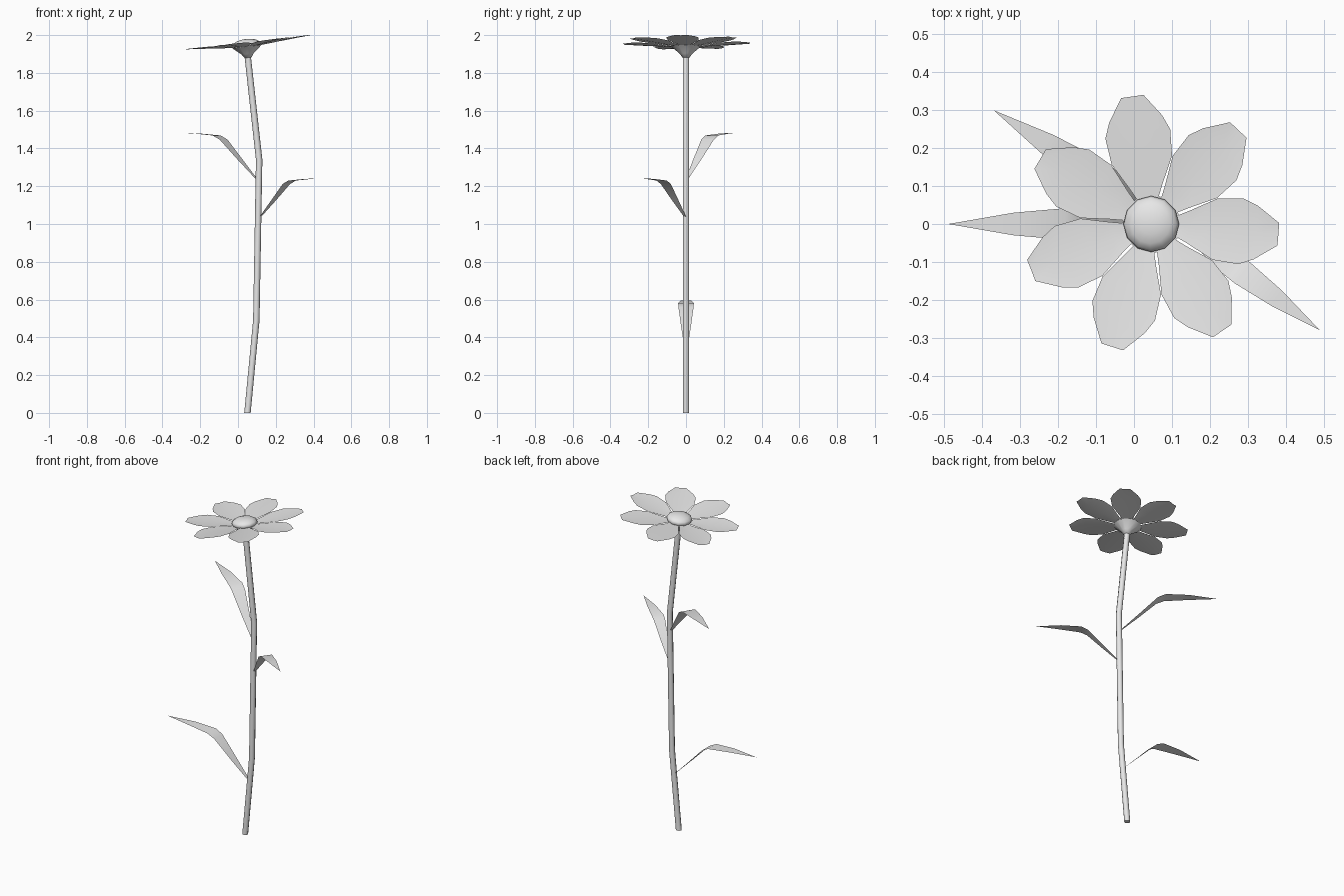
import bpy, bmesh
from math import cos, sin, tau, radians, atan2, hypot
from mathutils import Matrix, Vector

cube = bpy.data.objects.get("Cube")
if cube:
    bpy.data.objects.remove(cube, do_unlink=True)

grey = bpy.data.materials.new("plain_grey")
grey.use_nodes = True
grey.diffuse_color = (0.8, 0.8, 0.8, 1)
grey.node_tree.nodes["Principled BSDF"].inputs["Base Color"].default_value = (0.8, 0.8, 0.8, 1)


def finish(name, bm, matrix=Matrix(), angle=60):
    """Turn a bmesh into a smooth-shaded object."""
    bm.transform(matrix)
    mesh = bpy.data.meshes.new(name)
    bm.to_mesh(mesh)
    bm.free()
    mesh.materials.append(grey)
    obj = bpy.data.objects.new(name, mesh)
    bpy.context.collection.objects.link(obj)
    bpy.ops.object.select_all(action="DESELECT")
    obj.select_set(True)
    bpy.context.view_layer.objects.active = obj
    bpy.ops.object.shade_smooth_by_angle(angle=radians(angle))
    return obj


def skin(rows, closed=False):
    """Bridge equal-length rows of points with quads; closed rows get end caps."""
    bm = bmesh.new()
    grid = [[bm.verts.new(p) for p in row] for row in rows]
    n = len(grid[0])
    for a, b in zip(grid, grid[1:]):
        for i in range(n if closed else n - 1):
            j = (i + 1) % n
            bm.faces.new((a[i], a[j], b[j], b[i]))
    if closed:
        bm.faces.new(grid[0][::-1])
        bm.faces.new(grid[-1])
    else:
        bmesh.ops.remove_doubles(bm, verts=bm.verts, dist=0.0001)
    return bm


def ring(centre, radius, sides):
    return [Vector(centre) + Vector((cos(tau * i / sides), sin(tau * i / sides), 0)) * radius
            for i in range(sides)]


# Stem: gently bowed tube
stem_path = [(0.05, 0), (0.097, 0.49), (0.106, 1.0), (0.112, 1.34), (0.05, 1.9)]
finish("stem", skin([ring((x, 0, z), 0.017, 8) for x, z in stem_path], True))

# Leaves: flat blades that climb, bend and level out (distance, height, half width)
blade = [(0, 0, 0.012), (0.2, 0.2, 0.045), (0.38, 0.385, 0.07),
         (0.46, 0.425, 0.073), (0.7, 0.445, 0.052), (1, 0.45, 0)]


def leaf(name, base, tip):
    dx, dy = tip[0] - base[0], tip[1]
    length = hypot(dx, dy)
    place = (Matrix.Translation((base[0], 0, base[1]))
             @ Matrix.Rotation(atan2(dy, dx), 4, "Z") @ Matrix.Scale(length, 4))
    rows = [[(d, -w, h), (d, w, h)] for d, h, w in blade]
    finish(name, skin(rows), place, 30)


leaf("lower_leaf", (0.08, 0.34), (-0.49, 0))
leaf("middle_leaf", (0.112, 1.03), (0.49, -0.28))
leaf("upper_leaf", (0.105, 1.23), (-0.37, 0.30))

# Flower head: everything shares one tilted frame
head = Matrix.Translation((0.046, 0, 1.945)) @ Matrix.Rotation(radians(-6.5), 4, "Y")

# Calyx: flared cup under the petals
cup = [(-0.065, 0.018), (-0.045, 0.032), (-0.006, 0.078)]
finish("calyx", skin([ring((0, 0, z), r, 12) for z, r in cup], True), head)

# Petals: seven cupped blades (distance, half width, height)
outline = [(0.05, 0.02, -0.006), (0.1, 0.044, 0.0), (0.17, 0.081, 0.009),
           (0.24, 0.087, 0.015), (0.28, 0.071, 0.017), (0.34, 0.03, 0.018)]
for k in range(7):
    turn = Matrix.Rotation(radians(-4.6) + tau * k / 7, 4, "Z")
    rows = [[(d, -w, h), (d, 0, h - 0.08 * w), (d, w, h)] for d, w, h in outline]
    finish(f"petal_{k + 1}", skin(rows), head @ turn)

# Flower centre: flattened ball
bm = bmesh.new()
bmesh.ops.create_uvsphere(bm, u_segments=12, v_segments=8, radius=0.074)
finish("flower_centre", bm, head @ Matrix.Translation((0, 0, 0.004))
       @ Matrix.Diagonal((1, 1, 0.42, 1)))
